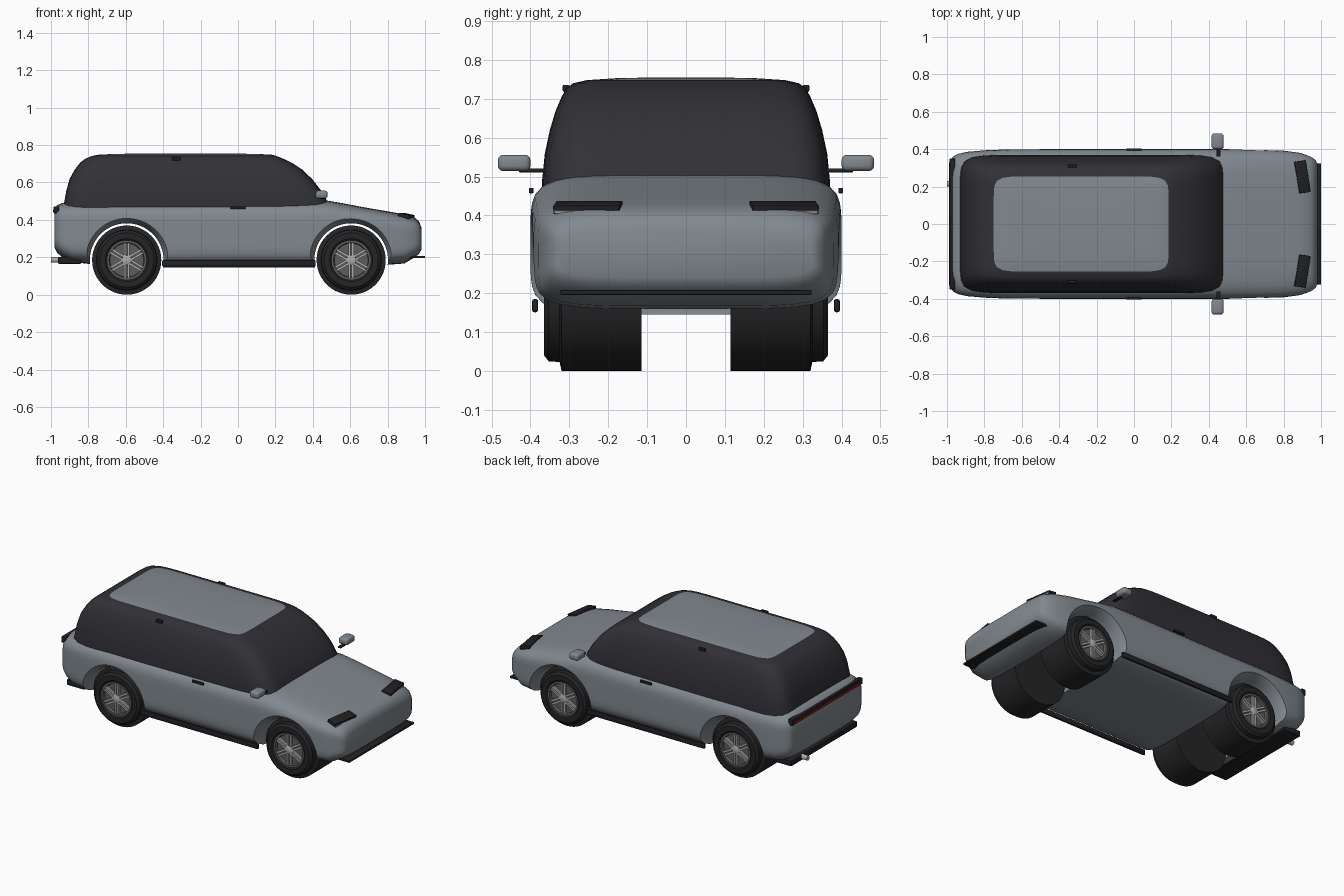
import bpy, bmesh, math
from mathutils import Matrix, Vector

cube = bpy.data.objects.get("Cube")
if cube:
    bpy.data.objects.remove(cube, do_unlink=True)


def material(name, r, g, b):
    m = bpy.data.materials.new(name)
    m.use_nodes = True
    m.diffuse_color = (r, g, b, 1)
    node = m.node_tree.nodes["Principled BSDF"]
    node.inputs["Base Color"].default_value = (r, g, b, 1)
    node.inputs["Roughness"].default_value = 0.6
    return m


PAINT = material("grey paint", 0.22, 0.25, 0.275)
GLASS = material("dark glass", 0.03, 0.03, 0.037)
TRIM = material("black trim", 0.015, 0.015, 0.018)
TYRE = material("tyre rubber", 0.018, 0.018, 0.02)
ALLOY = material("silver alloy", 0.42, 0.42, 0.41)
RIM_BACK = material("dark alloy", 0.11, 0.11, 0.11)
RED = material("red lamp", 0.35, 0.012, 0.012)


def finish(name, bm, mats, angle=35):
    bmesh.ops.recalc_face_normals(bm, faces=bm.faces)
    mesh = bpy.data.meshes.new(name)
    bm.to_mesh(mesh)
    bm.free()
    ob = bpy.data.objects.new(name, mesh)
    bpy.context.collection.objects.link(ob)
    for m in mats:
        mesh.materials.append(m)
    smooth(ob, angle)
    return ob


def smooth(ob, angle):
    bpy.ops.object.select_all(action="DESELECT")
    ob.select_set(True)
    bpy.context.view_layer.objects.active = ob
    bpy.ops.object.shade_smooth_by_angle(angle=math.radians(angle))


def loft(bm, rings, caps=True):
    """Join closed rings of points; returns the faces made for each band."""
    rows = [[bm.verts.new(p) for p in ring] for ring in rings]
    bands = []
    for a, b in zip(rows, rows[1:]):
        n = len(a)
        bands.append([bm.faces.new((a[i], a[(i + 1) % n], b[(i + 1) % n], b[i])) for i in range(n)])
    if caps:
        bands.append([bm.faces.new(rows[0])])
        bands.append([bm.faces.new(rows[-1])])
    return bands


def squircle(a, b, power, count=64):
    """Rounded rectangle outline with half sizes a and b."""
    pts = []
    for i in range(count):
        t = 2 * math.pi * (i + 0.5) / count
        c, s = math.cos(t), math.sin(t)
        k = (abs(c) ** power + abs(s) ** power) ** (-1 / power)
        pts.append((a * c * k, b * s * k))
    return pts


def box(name, center, size, mat, bevel=0.0, rot=None, segments=2):
    bm = bmesh.new()
    bmesh.ops.create_cube(bm, size=1)
    bmesh.ops.scale(bm, vec=size, verts=bm.verts)
    if bevel:
        bmesh.ops.bevel(bm, geom=bm.edges[:], offset=bevel, segments=segments, affect="EDGES", profile=0.5)
    move = Matrix.Translation(center)
    bm.transform(move @ rot if rot else move)
    return finish(name, bm, [mat])


def lathe(name, profile, x, z, side, mats, count=48):
    """Turn (y, radius) points about an axle parallel to y."""
    bm = bmesh.new()
    turn = [2 * math.pi * i / count for i in range(count)]
    loft(bm, [[(x + r * math.cos(t), side * y, z + r * math.sin(t)) for t in turn] for y, r in profile])
    return finish(name, bm, mats, 30)


# Lower body: station, half width, bottom, top
stations = [
    (-0.98, 0.335, 0.25, 0.455), (-0.968, 0.36, 0.225, 0.478), (-0.94, 0.375, 0.20, 0.49),
    (-0.89, 0.386, 0.175, 0.495), (-0.80, 0.394, 0.165, 0.497), (-0.65, 0.40, 0.155, 0.50),
    (-0.40, 0.40, 0.145, 0.50), (0.0, 0.40, 0.145, 0.502), (0.40, 0.40, 0.145, 0.506),
    (0.47, 0.40, 0.147, 0.504), (0.55, 0.40, 0.15, 0.491), (0.67, 0.397, 0.155, 0.468),
    (0.80, 0.392, 0.16, 0.446), (0.89, 0.38, 0.167, 0.429), (0.945, 0.36, 0.20, 0.412),
    (0.968, 0.345, 0.218, 0.392), (0.98, 0.325, 0.24, 0.36),
]
bm = bmesh.new()
loft(bm, [[(x, y, (lo + hi) / 2 + z) for y, z in squircle(w, (hi - lo) / 2, 5.5)]
          for x, w, lo, hi in stations])
body = finish("body_shell", bm, [PAINT], 40)

# Wheel arches, cut with a lip that flares outwards
AXLES = {"rear": -0.595, "front": 0.605}
SIDES = {"left": 1, "right": -1}
for end, x in AXLES.items():
    cutter = lathe("arch_cutter", [(-0.45, 0.25), (-0.35, 0.197), (0.35, 0.197), (0.45, 0.25)],
                   x, 0.185, 1, [PAINT], 64)
    cutter.hide_render = True
    mod = body.modifiers.new("arch", "BOOLEAN")
    mod.object = cutter
    mod.solver = "EXACT"
    bpy.context.view_layer.objects.active = body
    bpy.ops.object.modifier_apply(modifier=mod.name)
    bpy.data.objects.remove(cutter, do_unlink=True)
smooth(body, 40)

# Cabin: height, rear, front, half width; the innermost rings are the roof panel
levels = [
    (0.45, -0.935, 0.49, 0.37), (0.49, -0.93, 0.483, 0.37), (0.56, -0.917, 0.442, 0.363),
    (0.62, -0.90, 0.395, 0.35), (0.67, -0.872, 0.342, 0.335), (0.705, -0.845, 0.288, 0.32),
    (0.728, -0.815, 0.24, 0.307), (0.74, -0.785, 0.21, 0.29), (0.748, -0.75, 0.185, 0.255),
    (0.753, -0.66, 0.10, 0.18), (0.755, -0.48, -0.08, 0.08),
]
bm = bmesh.new()
rings = []
for z, back, front, w in levels:
    mid = (back + front) / 2
    rings.append([(mid + px, py, z) for px, py in squircle((front - back) / 2, w, 11, 96)])
bands = loft(bm, rings)
for band in bands[8:10] + bands[-1:]:
    for f in band:
        f.material_index = 1
finish("cabin", bm, [GLASS, PAINT], 50)

# Wheels: wide tyre, rim dish, rim ring, spokes and hub
R = 0.185
tyre_profile = [(0.115, R), (0.32, R), (0.325, 0.162), (0.353, 0.16), (0.365, 0.145),
                (0.365, 0.115), (0.358, 0.106), (0.335, 0.104)]
rim_profile = [(0.33, 0.106), (0.36, 0.106), (0.36, 0.094), (0.342, 0.09)]
for end, x in AXLES.items():
    for hand, side in SIDES.items():
        tag = f"{end}_{hand}"
        lathe(f"{tag}_tyre", tyre_profile, x, R, side, [TYRE])
        lathe(f"{tag}_rim_dish", [(0.33, 0.1), (0.343, 0.1)], x, R, side, [RIM_BACK])
        lathe(f"{tag}_rim", rim_profile[:3] + [(0.344, 0.09)], x, R, side, [RIM_BACK])
        lathe(f"{tag}_hub", [(0.34, 0.027), (0.358, 0.025), (0.362, 0.018)], x, R, side, [ALLOY], 24)
        bm = bmesh.new()
        for i in range(6):
            for offset in (-0.009, 0.009):
                made = bmesh.ops.create_cube(bm, size=1)["verts"]
                bmesh.ops.scale(bm, vec=(0.082, 0.014, 0.012), verts=made)
                spin = Matrix.Rotation(math.radians(60 * i + 30), 4, "Y")
                place = Matrix.Translation((x, side * 0.35, R)) @ spin @ Matrix.Translation((0.056, 0, offset))
                bmesh.ops.transform(bm, matrix=place, verts=made)
        finish(f"{tag}_spokes", bm, [ALLOY])

# Parts repeated on both sides
for hand, side in SIDES.items():
    box(f"{hand}_sill", (0.005, side * 0.388, 0.168), (0.82, 0.016, 0.034), TRIM, 0.006)
    box(f"{hand}_door_handle", (0.0, side * 0.398, 0.464), (0.08, 0.012, 0.014), TRIM, 0.003)
    box(f"{hand}_window_catch", (-0.33, side * 0.309, 0.727), (0.045, 0.016, 0.018), TRIM, 0.003)
    box(f"{hand}_mirror", (0.447, side * 0.442, 0.535), (0.064, 0.084, 0.042), PAINT, 0.014, segments=3)
    box(f"{hand}_mirror_stalk", (0.452, side * 0.395, 0.516), (0.02, 0.07, 0.01), TRIM, 0.002)
    # Headlamp: dark housing leaning with the bonnet, pale lens at its front edge
    lean = Matrix.Rotation(side * math.radians(9), 4, "Z") @ Matrix.Rotation(math.radians(12), 4, "Y")
    lamp = Vector((0.9, side * 0.252, 0.421))
    box(f"{hand}_headlamp", lamp, (0.062, 0.172, 0.022), TRIM, 0.002, lean)
    box(f"{hand}_headlamp_lens", lamp + lean @ Vector((0.031, 0, -0.006)), (0.006, 0.164, 0.008),
        ALLOY, 0.001, lean)

# Front splitter, tail lamp bar, rear bumper and exhaust
box("front_splitter", (0.95, 0, 0.202), (0.1, 0.645, 0.012), TRIM, 0.002)
box("tail_bar", (-0.971, 0, 0.453), (0.03, 0.7, 0.038), TRIM, 0.004)
box("tail_lamp", (-0.985, 0, 0.447), (0.006, 0.66, 0.011), RED)
box("rear_bumper", (-0.9, 0, 0.183), (0.125, 0.66, 0.036), TRIM, 0.006)
bm = bmesh.new()
along_x = Matrix.Translation((-0.965, 0.215, 0.186)) @ Matrix.Rotation(math.pi / 2, 4, "Y")
bmesh.ops.create_cone(bm, cap_ends=True, segments=24, radius1=0.015, radius2=0.015, depth=0.07, matrix=along_x)
finish("exhaust_pipe", bm, [ALLOY])
